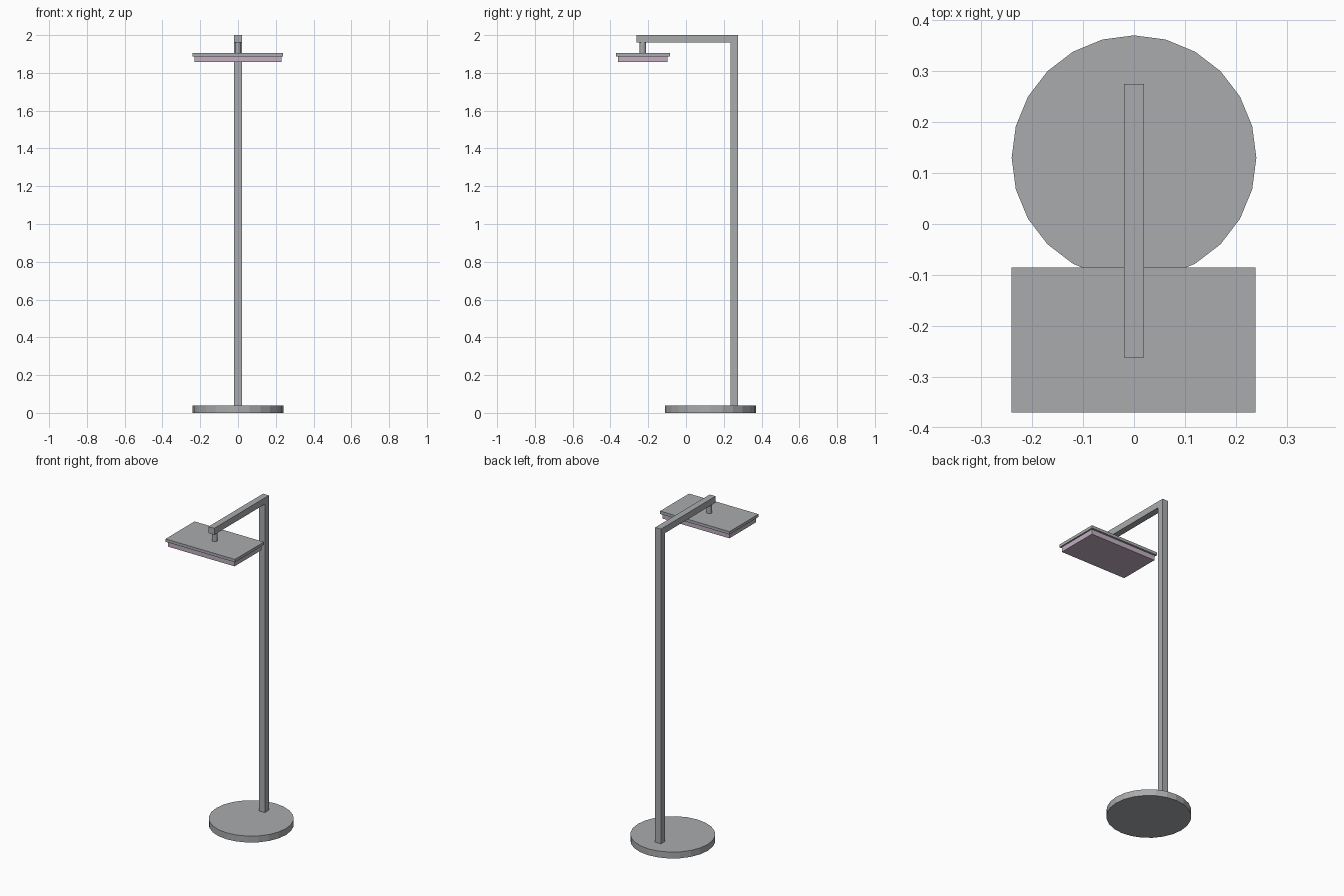
import bpy, bmesh

if "Cube" in bpy.data.objects:
    bpy.data.objects.remove(bpy.data.objects["Cube"])


def material(name, rgb):
    m = bpy.data.materials.new(name)
    m.diffuse_color = (*rgb, 1)
    m.use_nodes = True
    m.node_tree.nodes["Principled BSDF"].inputs["Base Color"].default_value = m.diffuse_color
    return m


metal = material("grey metal", (0.40, 0.41, 0.42))
lilac = material("pale lilac diffuser", (0.54, 0.43, 0.54))


def finish(name, bm, mat):
    bmesh.ops.recalc_face_normals(bm, faces=bm.faces[:])
    me = bpy.data.meshes.new(name)
    bm.to_mesh(me)
    bm.free()
    me.materials.append(mat)
    ob = bpy.data.objects.new(name, me)
    bpy.context.collection.objects.link(ob)
    return ob


def box(name, x, y, z, mat):
    bm = bmesh.new()
    bmesh.ops.create_cube(bm, size=1)
    for v in bm.verts:
        v.co = [a + (b - a) * (c + 0.5) for (a, b), c in zip((x, y, z), v.co)]
    return finish(name, bm, mat)


def cylinder(name, sides, radius, y, z0, z1, mat):
    bm = bmesh.new()
    bmesh.ops.create_cone(bm, cap_ends=True, segments=sides, radius1=radius,
                          radius2=radius, depth=z1 - z0)
    bmesh.ops.translate(bm, verts=bm.verts[:], vec=(0, y, (z0 + z1) / 2))
    return finish(name, bm, mat)


# round foot
cylinder("base", 24, 0.24, 0.13, 0, 0.04, metal)

# post and arm: one mitred L, in the y-z plane, swept across x
bm = bmesh.new()
profile = [(0.275, 0.03), (0.275, 2.0), (-0.262, 2.0),
           (-0.262, 1.96), (0.235, 1.96), (0.235, 0.03)]
left = [bm.verts.new((-0.02, y, z)) for y, z in profile]
right = [bm.verts.new((0.02, y, z)) for y, z in profile]
for i in range(6):
    j = (i + 1) % 6
    bm.faces.new((left[i], left[j], right[j], right[i]))
for ring in (left, right):
    bm.faces.new((ring[0], ring[1], ring[4], ring[5]))
    bm.faces.new((ring[1], ring[2], ring[3], ring[4]))
finish("post_and_arm", bm, metal)

# short stem holding the lamp head
cylinder("stem", 12, 0.016, -0.229, 1.90, 1.965, metal)

# flat lamp head with recessed light panel below
box("head_plate", (-0.24, 0.238), (-0.37, -0.085), (1.888, 1.906), metal)
box("diffuser", (-0.231, 0.229), (-0.361, -0.097), (1.857, 1.889), lilac)
